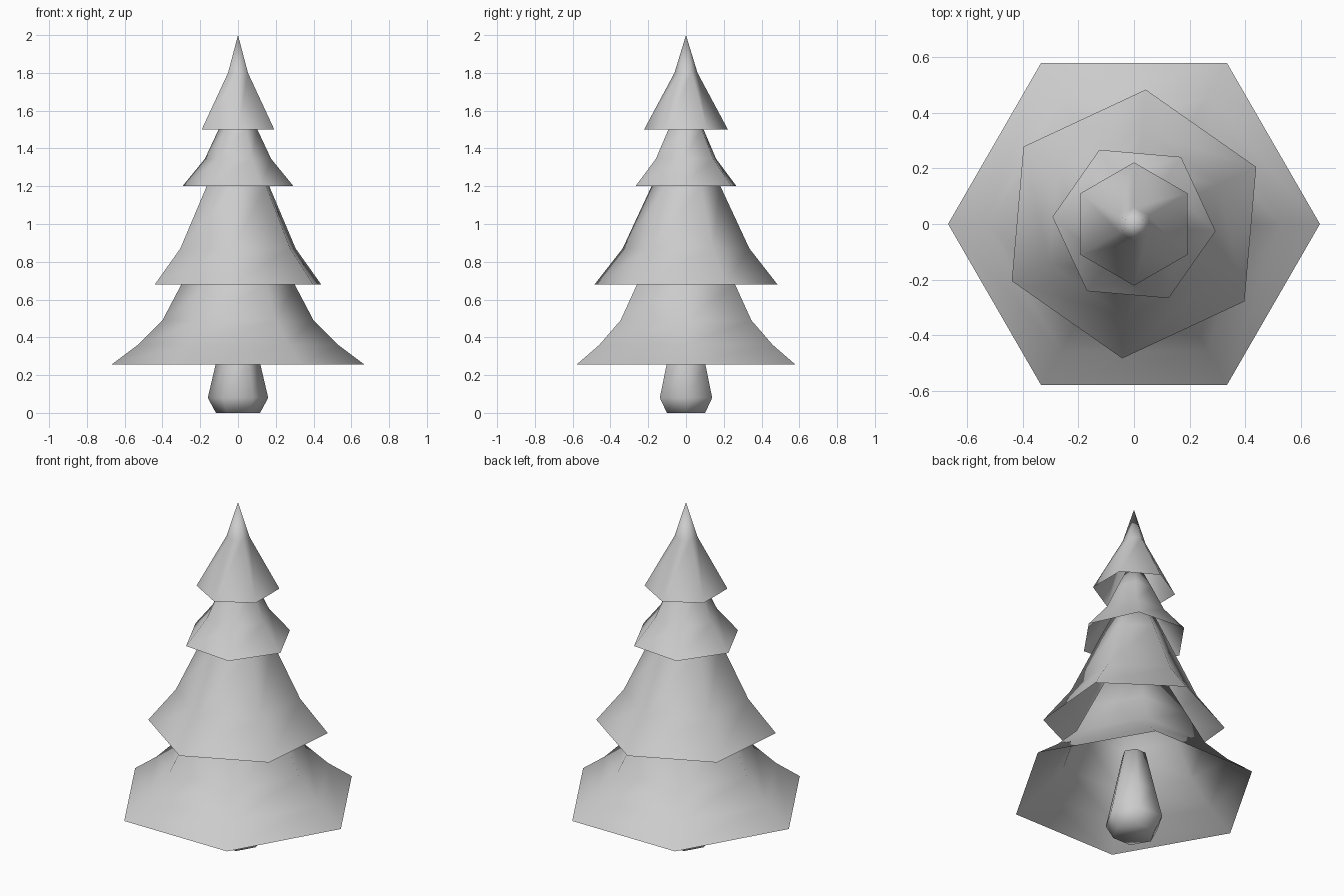
import bpy
import bmesh
from math import cos, sin, pi, radians

cube = bpy.data.objects.get("Cube")
if cube:
    bpy.data.objects.remove(cube)

SIDES = 6

# One plain grey for the whole tree
grey = bpy.data.materials.new("plain_grey")
grey.use_nodes = True
grey.diffuse_color = (0.6, 0.6, 0.6, 1)
grey.node_tree.nodes["Principled BSDF"].inputs["Base Color"].default_value = (0.6, 0.6, 0.6, 1)


def hex_shell(name, profile, turn=0, cap_bottom=False, cap_top=False):
    """Six-sided smooth shell through (radius, height) rings; radius 0 makes a tip."""
    bm = bmesh.new()
    rings = []
    for r, z in profile:
        if r == 0:
            rings.append([bm.verts.new((0, 0, z))] * SIDES)
            continue
        angles = [radians(turn) + 2 * pi * i / SIDES for i in range(SIDES)]
        rings.append([bm.verts.new((r * cos(a), r * sin(a), z)) for a in angles])
    for low, high in zip(rings, rings[1:]):
        for i in range(SIDES):
            j = (i + 1) % SIDES
            corners = [low[i], low[j], high[j], high[i]]
            bm.faces.new(list(dict.fromkeys(corners)))
    if cap_bottom:
        bm.faces.new(rings[0][::-1])
    if cap_top:
        bm.faces.new(rings[-1])
    for face in bm.faces:
        face.smooth = True
    mesh = bpy.data.meshes.new(name)
    bm.to_mesh(mesh)
    bm.free()
    mesh.materials.append(grey)
    obj = bpy.data.objects.new(name, mesh)
    bpy.context.collection.objects.link(obj)
    return obj


# Trunk: tapers up inside the lowest branches
hex_shell("trunk", [(0.117, 0), (0.16, 0.08), (0.12, 0.25), (0.065, 0.49)],
          cap_bottom=True, cap_top=True)

# Branch tiers: open skirts, each turned against the one below
hex_shell("bottom_branches",
          [(0.67, 0.255), (0.53, 0.36), (0.40, 0.49), (0.30, 0.68), (0, 1.25)])
hex_shell("lower_branches",
          [(0.486, 0.68), (0.337, 0.87), (0.183, 1.2), (0, 1.58)], turn=25)
hex_shell("upper_branches",
          [(0.295, 1.2), (0.176, 1.345), (0.103, 1.5), (0, 1.71)], turn=-5)
hex_shell("top_branches",
          [(0.222, 1.5), (0.061, 1.8), (0, 2.0)], turn=30)
